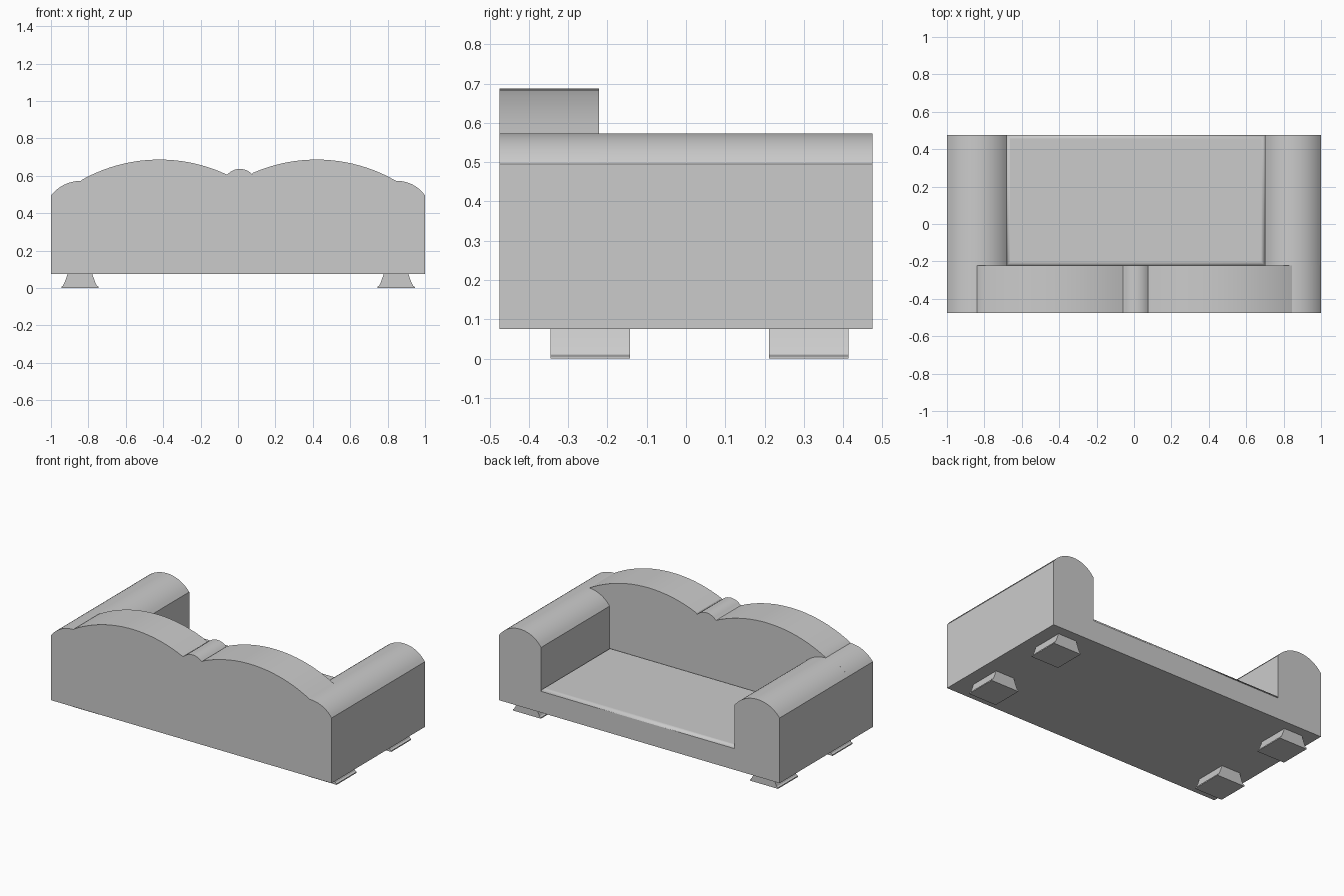
import bpy, bmesh, math

cube = bpy.data.objects.get("Cube")
if cube:
    bpy.data.objects.remove(cube, do_unlink=True)

# One flat grey for the whole sofa
grey = bpy.data.materials.new("plain grey")
grey.use_nodes = True
colour = (0.6, 0.6, 0.6, 1)
grey.diffuse_color = colour
grey.node_tree.nodes["Principled BSDF"].inputs["Base Color"].default_value = colour

BACK, FRONT, SPLIT = -0.475, 0.475, -0.222   # depth limits
BASE, ARM_EDGE, ARM_TOP = 0.075, 0.495, 0.573


def prism(name, outline, y0, y1):
    """Extrude an (x, z) outline along y."""
    bm = bmesh.new()
    face = bm.faces.new([bm.verts.new((x, y0, z)) for x, z in outline])
    grown = bmesh.ops.extrude_face_region(bm, geom=[face])["geom"]
    moved = [v for v in grown if isinstance(v, bmesh.types.BMVert)]
    bmesh.ops.translate(bm, verts=moved, vec=(0, y1 - y0, 0))
    bmesh.ops.recalc_face_normals(bm, faces=bm.faces)
    mesh = bpy.data.meshes.new(name)
    bm.to_mesh(mesh)
    bm.free()
    obj = bpy.data.objects.new(name, mesh)
    bpy.context.collection.objects.link(obj)
    mesh.materials.append(grey)
    bpy.ops.object.select_all(action="DESELECT")
    obj.select_set(True)
    bpy.context.view_layer.objects.active = obj
    bpy.ops.object.shade_smooth_by_angle(angle=math.radians(25))
    return obj


def crown(x0, x1, peak_x, peak_z, radius, steps=20):
    """Points along a circular hump from x0 to x1."""
    xs = [x0 + (x1 - x0) * i / steps for i in range(steps + 1)]
    return [(x, peak_z - radius + math.sqrt(radius ** 2 - (x - peak_x) ** 2)) for x in xs]


def arm_curve(x0, x1, start, end):
    half, rise = (x1 - x0) / 2, ARM_TOP - ARM_EDGE
    radius = (half ** 2 + rise ** 2) / (2 * rise)
    return crown(start, end, (x0 + x1) / 2, ARM_TOP, radius)


# Arms with rounded tops
arms = {"right_arm": (-1, -0.68), "left_arm": (0.70, 1)}
for name, (x0, x1) in arms.items():
    prism(name, [(x1, BASE), (x0, BASE)] + arm_curve(x0, x1, x0, x1), SPLIT, FRONT)

# Scalloped back, running into the arm curves at both ends
top = arm_curve(-1, -0.68, -1, -0.84)
top += crown(-0.835, -0.06, -0.42, 0.687, 0.85)
top += crown(-0.055, 0.075, 0.01, 0.637, 0.09, 10)
top += crown(0.08, 0.845, 0.42, 0.687, 0.85)
top += arm_curve(0.70, 1, 0.85, 1)
prism("sofa_back", [(1, BASE), (-1, BASE)] + top, BACK, SPLIT)

# Seat with softened top edges
seat = prism("seat", [(-0.68, BASE), (0.70, BASE), (0.70, 0.23), (-0.68, 0.23)], SPLIT, FRONT)
bm = bmesh.new()
bm.from_mesh(seat.data)
rim = [e for e in bm.edges if all(v.co.z > 0.2 for v in e.verts)]
bmesh.ops.bevel(bm, geom=rim, offset=0.018, segments=3, profile=0.5, affect="EDGES")
bm.to_mesh(seat.data)
bm.free()

# Flared feet with a thin lip
flare = [(0.100, 0), (0.100, 0.007), (0.091, 0.012), (0.082, 0.030), (0.073, 0.055), (0.066, BASE)]
foot = flare + [(-x, z) for x, z in reversed(flare)]
for side, cx in (("right", -0.845), ("left", 0.845)):
    for end, y0 in (("back", -0.345), ("front", 0.211)):
        prism(f"{end}_{side}_foot", [(cx + x, z) for x, z in foot], y0, y0 + 0.202)
